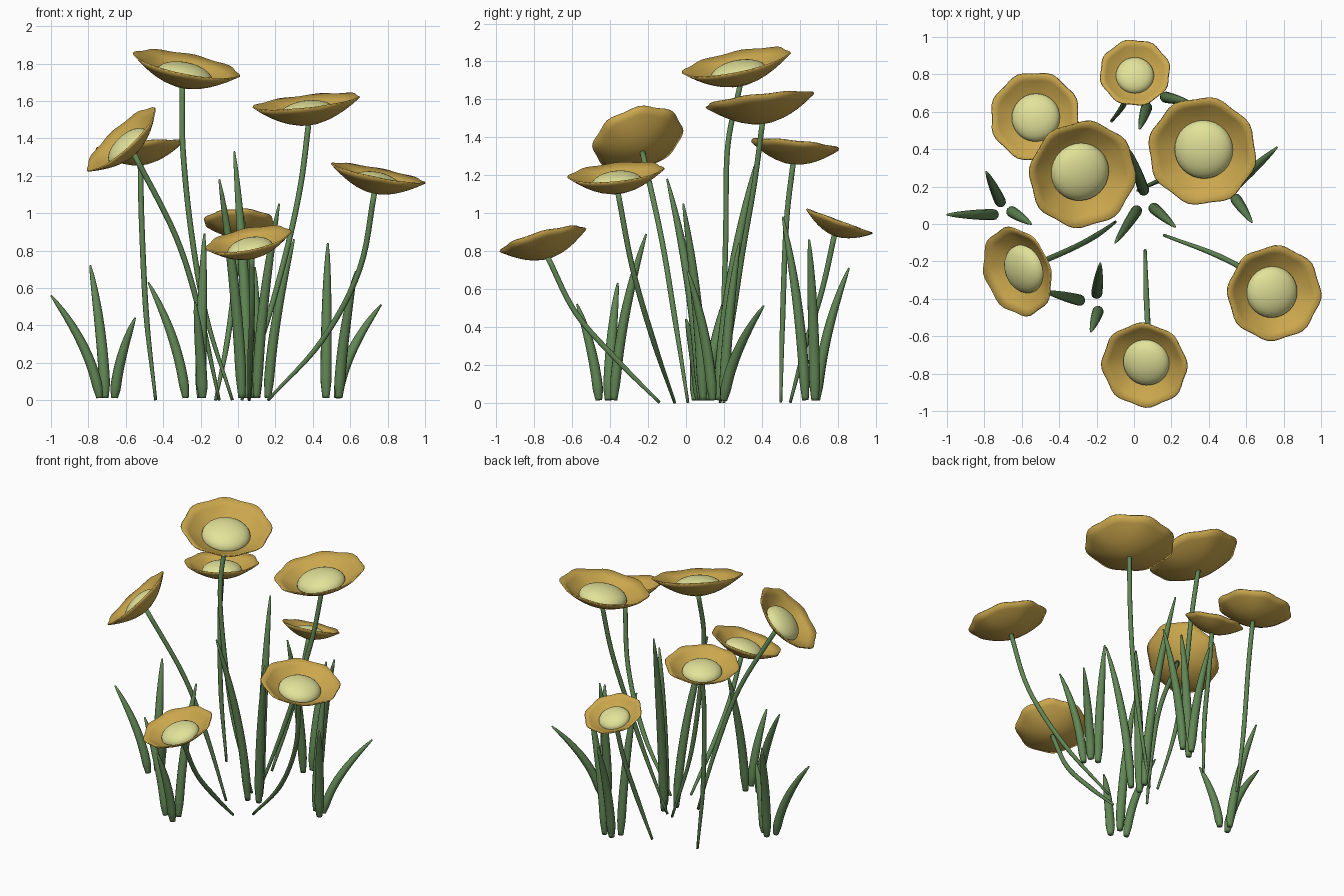
import bpy, bmesh, math
from mathutils import Vector, Matrix

if "Cube" in bpy.data.objects:
    bpy.data.objects.remove(bpy.data.objects["Cube"])


def material(name, rgb):
    m = bpy.data.materials.new(name)
    m.diffuse_color = (*rgb, 1)
    m.use_nodes = True
    m.node_tree.nodes["Principled BSDF"].inputs["Base Color"].default_value = m.diffuse_color
    return m


PETAL = material("petal_gold", (0.60, 0.39, 0.075))
DISC = material("disc_cream", (0.76, 0.76, 0.32))
GREEN = material("stem_green", (0.12, 0.24, 0.09))


def finish(bm, name, mat):
    bmesh.ops.recalc_face_normals(bm, faces=bm.faces)
    for f in bm.faces:
        f.smooth = True
    me = bpy.data.meshes.new(name)
    bm.to_mesh(me)
    bm.free()
    me.materials.append(mat)
    ob = bpy.data.objects.new(name, me)
    bpy.context.collection.objects.link(ob)
    return ob


def sweep(name, path, radii, sides, flat=1.0, wide=Vector((1, 0, 0))):
    """Tube along a path; flat squeezes it across the 'wide' direction."""
    bm = bmesh.new()
    rings = []
    for i, p in enumerate(path):
        t = (path[min(i + 1, len(path) - 1)] - path[max(i - 1, 0)]).normalized()
        u = (wide - t * wide.dot(t)).normalized()
        v = t.cross(u)
        rings.append([bm.verts.new(p + radii[i] * (u * math.cos(a) + v * flat * math.sin(a)))
                      for a in (2 * math.pi * k / sides for k in range(sides))])
    for a, b in zip(rings, rings[1:]):
        for k in range(sides):
            j = (k + 1) % sides
            bm.faces.new((a[k], a[j], b[j], b[k]))
    bm.faces.new(rings[0])
    bm.faces.new(rings[-1])
    return finish(bm, name, GREEN)


def spline(pts, n=6):
    """Catmull-Rom curve through the points."""
    P = [2 * pts[0] - pts[1]] + pts + [2 * pts[-1] - pts[-2]]
    out = []
    for i in range(1, len(P) - 2):
        a, b, c, d = P[i - 1:i + 3]
        for k in range(n):
            t = k / n
            out.append(0.5 * (2 * b + (c - a) * t + (2 * a - 5 * b + 4 * c - d) * t * t
                              + (3 * b - a - 3 * c + d) * t ** 3))
    return out + [pts[-1]]


def flower(i, centre, normal, R, stem):
    n = Vector(normal).normalized()
    c = Vector(centre)
    frame = Matrix.Translation(c) @ Vector((0, 0, 1)).rotation_difference(n).to_matrix().to_4x4()
    # lobed bowl of petals
    bm = bmesh.new()
    N, steps = 48, [0.2, 0.4, 0.55, 0.7, 0.85, 1.0]
    hub = bm.verts.new((0, 0, -0.43 * R))
    prev = None
    for s in steps:
        ring = []
        for k in range(N):
            a = 2 * math.pi * k / N
            w = math.cos(8 * a + i) * s * s
            r = R * s * (1 + 0.028 * w)
            z = R * (-0.43 * (1 - s ** 1.85) + 0.006 * w)
            ring.append(bm.verts.new((r * math.cos(a), r * math.sin(a), z)))
        for k in range(N):
            j = (k + 1) % N
            if prev:
                bm.faces.new((prev[k], ring[k], ring[j], prev[j]))
            else:
                bm.faces.new((hub, ring[k], ring[j]))
        prev = ring
    bm.transform(frame)
    bowl = finish(bm, f"petals_{i}", PETAL)
    mod = bowl.modifiers.new("thickness", 'SOLIDIFY')
    mod.thickness = 0.008
    mod.offset = 0
    # domed centre, upper half only so it stays inside the bowl
    bm = bmesh.new()
    bmesh.ops.create_uvsphere(bm, u_segments=32, v_segments=16, radius=1)
    bmesh.ops.delete(bm, geom=[v for v in bm.verts if v.co.z < -0.01], context='VERTS')
    bm.transform(frame @ Matrix.Translation((0, 0, -0.25 * R))
                 @ Matrix.Diagonal((0.55 * R, 0.55 * R, 0.27 * R, 1)))
    finish(bm, f"flower_disc_{i}", DISC)
    # stem
    path = spline([Vector(p) for p in stem] + [c - n * 0.41 * R])
    m = len(path) - 1
    sweep(f"stem_{i}", path, [0.008 + 0.007 * min(1, 3 * k / m) for k in range(m + 1)], 10)


# rim centre, facing direction, radius, stem points from the ground up
FLOWERS = [
    ((-.275, .265, 1.795), (.2, -.2, 1), .285, [(-.03, .2, 0), (-.17, .2, .45), (-.25, .21, .9), (-.295, .22, 1.35)]),
    ((.365, .39, 1.595), (-.11, -.12, 1), .285, [(.02, .18, 0), (.15, .24, .4), (.26, .3, .8), (.335, .36, 1.15)]),
    ((-.53, .575, 1.36), (-.09, .1, 1), .235, [(-.44, .5, 0), (-.49, .51, .45), (-.515, .53, .95)]),
    ((.005, .81, .957), (0, .37, 1), .185, [(-.12, .55, 0), (-.06, .63, .3), (-.02, .72, .6)]),
    ((-.625, -.255, 1.395), (-.66, -.25, .72), .24, [(-.1, .01, 0), (-.2, -.06, .45), (-.33, -.13, .87)]),
    ((.055, -.755, .858), (-.2, -.27, 1), .228, [(.06, -.14, 0), (.065, -.36, .22), (.075, -.58, .47)]),
    ((.75, -.37, 1.213), (.2, -.1, 1), .25, [(.16, -.06, 0), (.45, -.17, .32), (.65, -.28, .7)]),
]
for i, f in enumerate(FLOWERS):
    flower(i + 1, *f)

# leaves: base x, y and tip x, y, z, in clumps of three
LEAVES = [
    (-.74, .05, -1.0, .05, .56), (-.71, .11, -.79, .28, .72), (-.66, .07, -.55, 0, .44),
    (-.28, -.41, -.48, -.36, .63), (-.20, -.38, -.18, -.21, .89), (-.19, -.46, -.23, -.575, .52),
    (.02, .08, -.10, -.10, 1.18), (.055, .17, -.02, .39, 1.33), (.10, .09, .22, -.015, 1.05),
    (.07, .63, .03, .51, .98), (.16, .68, .30, .65, .86), (.10, .69, .09, .86, .71),
    (.47, .20, .48, .28, .84), (.54, .14, .63, .01, .69), (.53, .20, .765, .41, .51),
]
for i, (bx, by, tx, ty, tz) in enumerate(LEAVES):
    b, t = Vector((bx, by, .012)), Vector((tx, ty, tz))
    mid = Vector((bx + .15 * (tx - bx), by + .15 * (ty - by), .5 * tz))
    path, radii = [], []
    for k in range(19):
        s = (k / 18) ** 1.3
        path.append(b * (1 - s) ** 2 + mid * 2 * s * (1 - s) + t * s * s)
        radii.append(.025 * min(1, .55 + 4 * s) * (1 - s ** 3) ** .8 + .005)
    side = Vector((-(ty - by), tx - bx, 0)).normalized()
    sweep(f"leaf_{i + 1}", path, radii, 12, 0.92, side)
